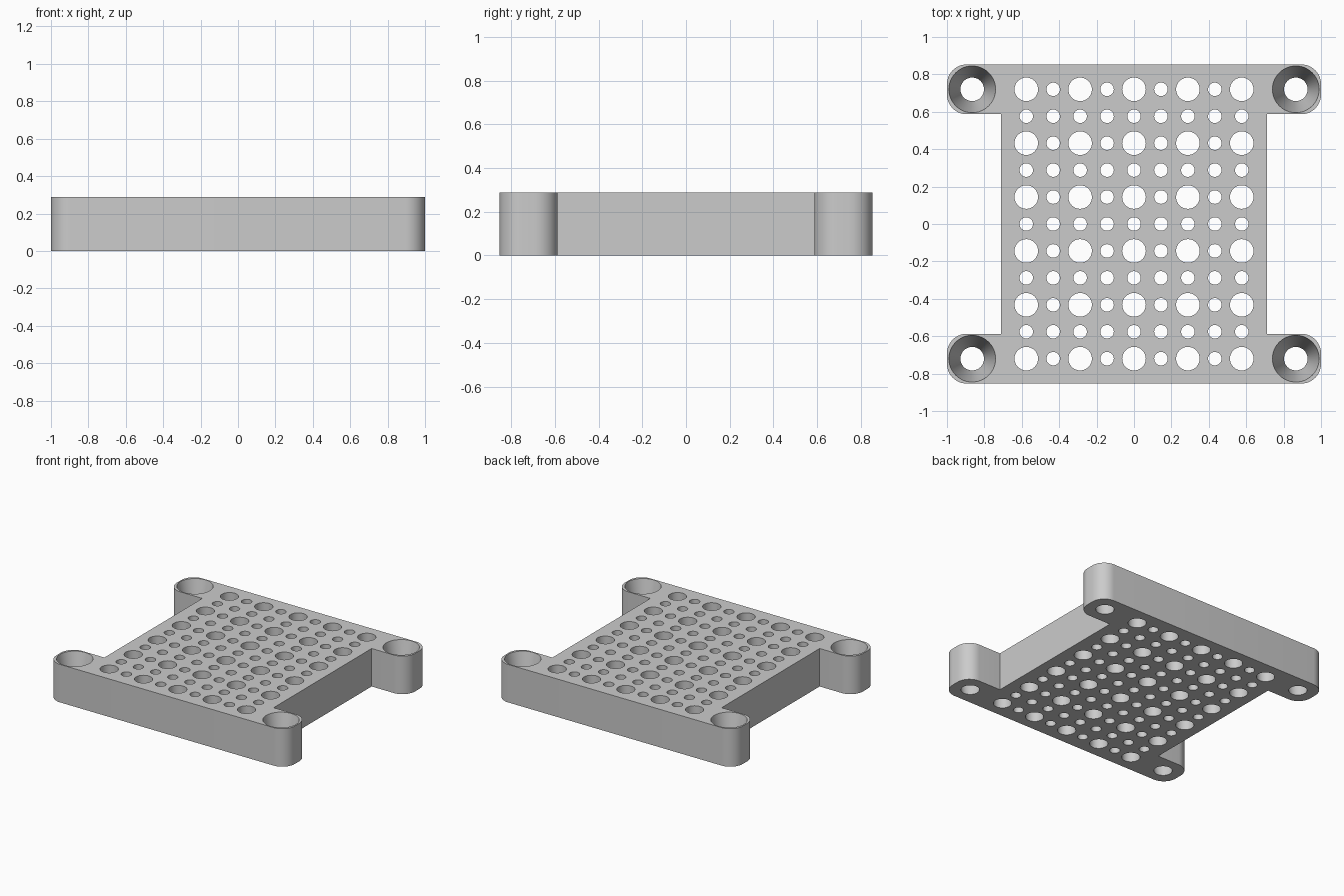
import bpy, bmesh
from math import pi, cos, sin, radians

cube = bpy.data.objects.get("Cube")
if cube:
    bpy.data.objects.remove(cube, do_unlink=True)

HEIGHT = 0.288
HALF_X, HALF_Y = 1.0, 0.853
BODY_X, EAR_Y = 0.71, 0.587
CORNER = 0.105
PITCH = 0.144
BIG, SMALL, SINK = 0.063, 0.036, 0.125

grey = bpy.data.materials.new("grey")
grey.use_nodes = True
colour = (0.6, 0.6, 0.6, 1)
grey.diffuse_color = colour
grey.node_tree.nodes["Principled BSDF"].inputs["Base Color"].default_value = colour


def arc(cx, cy, r, start, sweep, steps):
    return [(cx + r * cos(start + sweep * i / steps),
             cy + r * sin(start + sweep * i / steps)) for i in range(steps + 1)]


def circle(cx, cy, r, sides):
    return arc(cx, cy, r, 0, 2 * pi, sides)[:-1]


# Outline: one quarter of the plate, mirrored around
quarter = [(BODY_X, EAR_Y)]
quarter += arc(HALF_X - CORNER, EAR_Y + CORNER, CORNER, -pi / 2, pi / 2, 10)
quarter += arc(HALF_X - CORNER, HALF_Y - CORNER, CORNER, 0, pi / 2, 10)
outline = quarter + [(-x, y) for x, y in reversed(quarter)]
outline += [(-x, -y) for x, y in outline]

# Each loop pair is a bottom ring and a top ring
pairs = [(outline, outline)]

# Perforation grid: wide holes on every second row and column
for col in range(-4, 5):
    for row in range(-5, 6):
        wide = col % 2 == 0 and row % 2 == 1
        ring = circle(col * PITCH, row * PITCH, BIG if wide else SMALL, 32)
        pairs.append((ring, ring))

# Tapered screw holes in the four ears
for sx in (-1, 1):
    for sy in (-1, 1):
        centre = (sx * 0.865, sy * 0.72)
        pairs.append((circle(*centre, BIG, 48), circle(*centre, SINK, 48)))

# Walls joining the rings, then the two flat faces
bm = bmesh.new()
rims = ([], [])
for pair in pairs:
    rings = [[bm.verts.new((x, y, z)) for x, y in loop]
             for loop, z in zip(pair, (0, HEIGHT))]
    n = len(rings[0])
    for i in range(n):
        j = (i + 1) % n
        for ring, rim in zip(rings, rims):
            rim.append(bm.edges.new((ring[i], ring[j])))
        bm.faces.new((rings[0][i], rings[0][j], rings[1][j], rings[1][i]))
for rim, direction in zip(rims, (-1, 1)):
    bmesh.ops.triangle_fill(bm, use_beauty=True, use_dissolve=False,
                            edges=rim, normal=(0, 0, direction))
bmesh.ops.recalc_face_normals(bm, faces=bm.faces)

mesh = bpy.data.meshes.new("perforated_plate")
bm.to_mesh(mesh)
bm.free()
mesh.materials.append(grey)
plate = bpy.data.objects.new("perforated_plate", mesh)
bpy.context.collection.objects.link(plate)

bpy.ops.object.select_all(action='DESELECT')
plate.select_set(True)
bpy.context.view_layer.objects.active = plate
bpy.ops.object.shade_smooth_by_angle(angle=radians(30))
